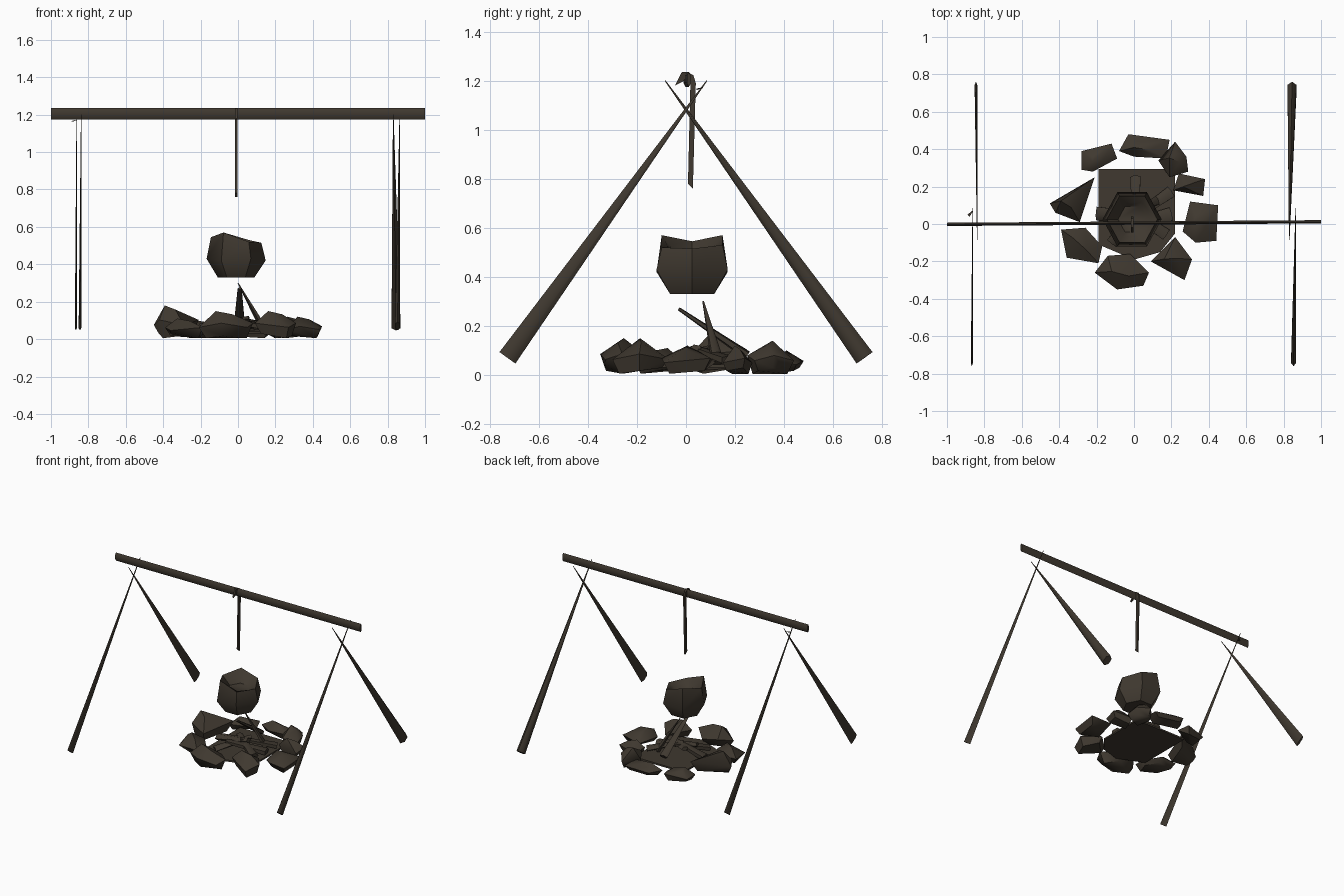
import bpy, bmesh, math
from mathutils import Vector

if "Cube" in bpy.data.objects:
    bpy.data.objects.remove(bpy.data.objects["Cube"])

charred = bpy.data.materials.new("charred_brown")
charred.diffuse_color = (0.05, 0.04, 0.029, 1)
charred.use_nodes = True
charred.node_tree.nodes["Principled BSDF"].inputs["Base Color"].default_value = charred.diffuse_color


def finish(name, bm, angle=45):
    bmesh.ops.recalc_face_normals(bm, faces=bm.faces)
    me = bpy.data.meshes.new(name)
    bm.to_mesh(me)
    bm.free()
    ob = bpy.data.objects.new(name, me)
    bpy.context.collection.objects.link(ob)
    me.materials.append(charred)
    bpy.ops.object.select_all(action='DESELECT')
    ob.select_set(True)
    bpy.context.view_layer.objects.active = ob
    bpy.ops.object.shade_smooth_by_angle(angle=math.radians(angle))
    return ob


def loft(bm, rings, caps=True):
    rows = [[bm.verts.new(p) for p in ring] for ring in rings]
    n = len(rows[0])
    for a, b in zip(rows, rows[1:]):
        for i in range(n):
            j = (i + 1) % n
            bm.faces.new((a[i], a[j], b[j], b[i]))
    if caps:
        bm.faces.new(rows[0][::-1])
        bm.faces.new(rows[-1])


def pole(name, start, end, size0, size1, thin_axis, sides=6):
    """Flattened tapering pole; sizes are (half width, half thickness)."""
    start, end = Vector(start), Vector(end)
    along = (end - start).normalized()
    wide = along.cross(Vector(thin_axis)).normalized()
    thin = wide.cross(along)
    bm = bmesh.new()
    rings = []
    for c, (w, t) in ((start, size0), (end, size1)):
        rings.append([c + wide * w * math.cos(k * math.tau / sides)
                      + thin * t * math.sin(k * math.tau / sides) for k in range(sides)])
    loft(bm, rings)
    return finish(name, bm, 70)


X, Y, Z = (1, 0, 0), (0, 1, 0), (0, 0, 1)

# Cross beam and the crossed legs at each end
pole("cross_beam", (-1, -0.002, 1.205), (1, 0.012, 1.205), (0.03, 0.01), (0.03, 0.01), Y)
for name, x0, x1, s, thick in (("left_front_leg", -0.867, -0.862, -1, 0.006),
                               ("left_back_leg", -0.845, -0.838, 1, 0.008),
                               ("right_front_leg", 0.853, 0.865, -1, 0.015),
                               ("right_back_leg", 0.845, 0.83, 1, 0.028)):
    pole(name, (x0, s * 0.728, 0.07), (x1, -s * 0.085, 1.2), (0.04, thick), (0.002, 0.002), X)
pole("beam_splinter", (-0.885, 0.045, 1.165), (-0.862, 0.07, 1.172), (0.008, 0.003), (0.002, 0.001), Z, 4)

# Hanging hook: flat outline bent over the beam
outline = [(0.008, 0.78), (0.028, 0.76), (0.04, 1.19), (0.03, 1.222), (0.005, 1.236), (-0.018, 1.234),
           (-0.045, 1.18), (-0.015, 1.195), (0.005, 1.215), (0.018, 1.19)]
bm = bmesh.new()
loft(bm, [[(x, y, z) for y, z in outline] for x in (-0.016, -0.004)])
finish("hanging_hook", bm, 40)

# Battered pot with an uneven rim and a sunken lid
def pot_ring(r, heights, ry=1.06):
    return [(-0.01 + r * math.cos(k * math.pi / 3), 0.025 + ry * r * math.sin(k * math.pi / 3), h)
            for k, h in enumerate(heights)]

bm = bmesh.new()
loft(bm, [pot_ring(0.098, [0.33] * 6),
          pot_ring(0.158, [0.42, 0.43, 0.42, 0.43, 0.42, 0.43]),
          pot_ring(0.135, [0.515, 0.53, 0.57, 0.545, 0.57, 0.52]),
          pot_ring(0.10, [0.50, 0.52, 0.53, 0.51, 0.53, 0.51]),
          pot_ring(0.075, [0.485] * 6)])
finish("pot", bm, 50)

# Ash bed
bed = [(-0.19, 0.295), (-0.19, -0.11), (0.0, -0.19), (0.14, -0.15), (0.22, -0.05), (0.22, 0.295)]
bm = bmesh.new()
loft(bm, [[(x, y, z) for x, y in bed] for z in (0.03, 0.042)])
finish("ash_bed", bm)

# Firewood: start, end, half width, end half width
logs = [((0.01, 0.25, 0.08), (0.01, -0.03, 0.27), 0.032, 0.012),
        ((0.14, 0.13, 0.05), (0.0, 0.07, 0.30), 0.03, 0.004),
        ((0.20, 0.05, 0.06), (-0.08, -0.02, 0.09), 0.04, 0.025),
        ((0.17, -0.06, 0.06), (-0.06, 0.10, 0.10), 0.035, 0.025),
        ((-0.20, 0.06, 0.06), (0.06, 0.04, 0.11), 0.04, 0.025),
        ((-0.12, -0.10, 0.05), (0.04, 0.10, 0.11), 0.035, 0.02),
        ((0.20, 0.17, 0.06), (0.0, 0.03, 0.11), 0.035, 0.02)]
for i, (a, b, w0, w1) in enumerate(logs):
    pole(f"log_{i + 1}", a, b, (w0, w0 * 0.6), (w1, w1 * 0.6), Z, 5)

# Fire ring stones: peak (x, y, height), then plan outline
stones = [
    ((-0.19, 0.36, 0.10), [(-0.28, 0.29), (-0.22, 0.28), (-0.09, 0.35), (-0.12, 0.43), (-0.28, 0.39)]),
    ((0.04, 0.42, 0.10), [(-0.08, 0.39), (0.0, 0.36), (0.17, 0.35), (0.19, 0.45), (-0.03, 0.48)]),
    ((0.22, 0.36, 0.14), [(0.13, 0.34), (0.19, 0.25), (0.29, 0.28), (0.28, 0.36), (0.22, 0.44)]),
    ((0.29, 0.21, 0.12), [(0.21, 0.18), (0.37, 0.15), (0.38, 0.24), (0.24, 0.27)]),
    ((0.35, 0.03, 0.12), [(0.26, -0.04), (0.33, -0.10), (0.44, -0.09), (0.45, 0.10), (0.30, 0.12)]),
    ((0.20, -0.18, 0.15), [(0.09, -0.20), (0.27, -0.30), (0.31, -0.19), (0.22, -0.07)]),
    ((-0.07, -0.25, 0.15), [(-0.21, -0.26), (-0.09, -0.35), (0.05, -0.33), (0.08, -0.26), (-0.02, -0.16),
                            (-0.14, -0.17)]),
    ((-0.29, -0.10, 0.11), [(-0.39, -0.03), (-0.36, -0.18), (-0.19, -0.21), (-0.17, -0.12), (-0.26, -0.02)]),
    ((-0.36, 0.13, 0.18), [(-0.45, 0.11), (-0.42, 0.06), (-0.29, 0.01), (-0.21, 0.25)]),
]
for i, ((px, py, h), plan) in enumerate(stones):
    cx = sum(p[0] for p in plan) / len(plan)
    cy = sum(p[1] for p in plan) / len(plan)
    bm = bmesh.new()
    for k, (x, y) in enumerate(plan):
        bm.verts.new((cx + (x - cx) * 0.75, cy + (y - cy) * 0.75, 0.005 + 0.012 * ((i + k) % 3)))
        bm.verts.new((x, y, h * (0.42 + 0.15 * ((i + k) % 2))))
    for k in range(0, len(plan), 2):
        x, y = plan[k]
        bm.verts.new((px + (x - px) * 0.35, py + (y - py) * 0.35, h * (1 - 0.06 * k)))
    hull = bmesh.ops.convex_hull(bm, input=bm.verts)
    bmesh.ops.delete(bm, geom=[v for v in bm.verts if not v.link_faces], context='VERTS')
    finish(f"stone_{i + 1}", bm, 45)
